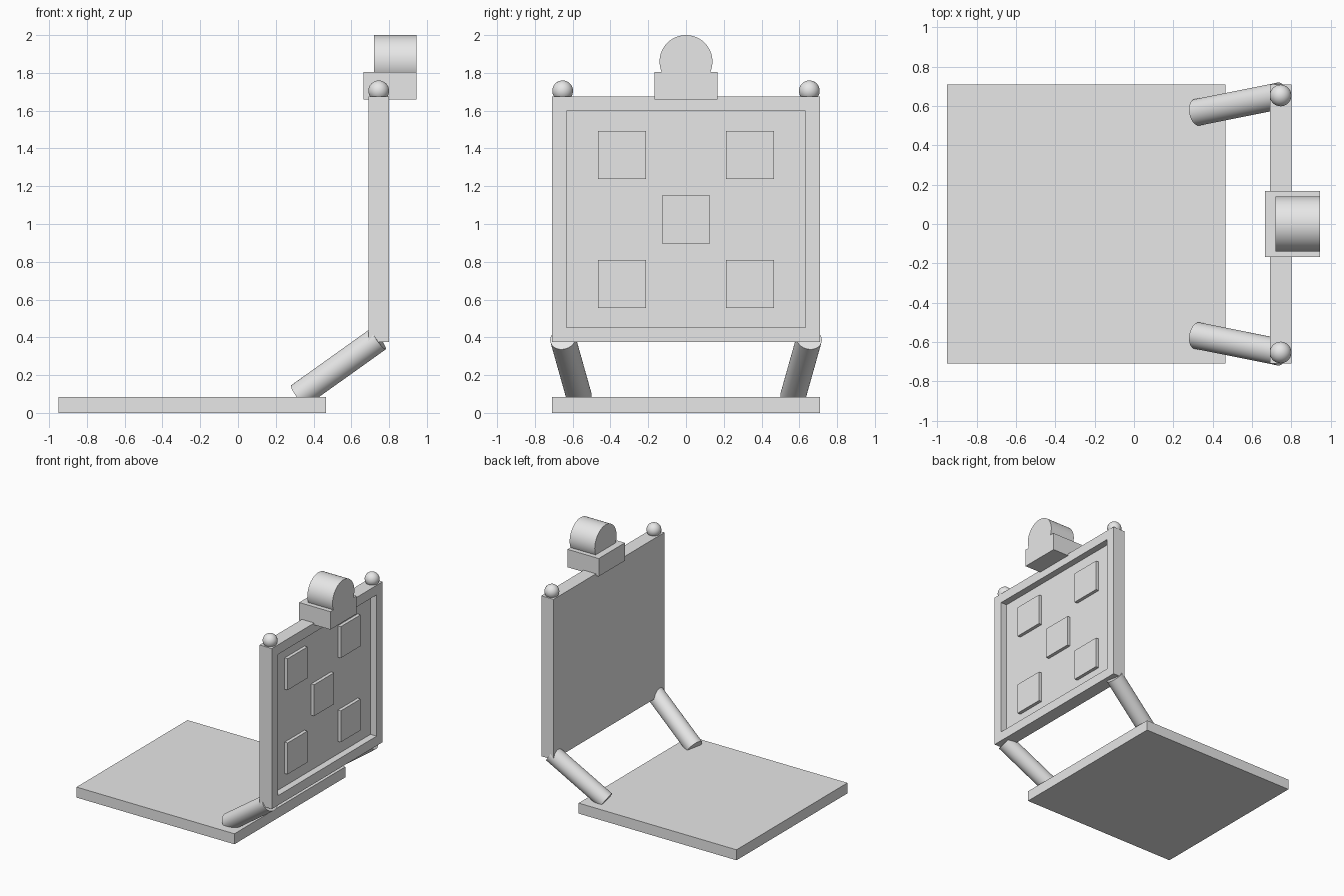
import bpy
import bmesh
from mathutils import Vector

cube = bpy.data.objects.get("Cube")
if cube:
    bpy.data.objects.remove(cube, do_unlink=True)

GREY = (0.8, 0.8, 0.8, 1.0)
mat = bpy.data.materials.new("light grey")
mat.use_nodes = True
mat.diffuse_color = GREY
mat.node_tree.nodes["Principled BSDF"].inputs["Base Color"].default_value = GREY


def finish(name, smooth=False):
    obj = bpy.context.object
    obj.name = obj.data.name = name
    obj.data.materials.append(mat)
    if smooth:
        bpy.ops.object.shade_smooth_by_angle()
    return obj


def box(name, low, high):
    low, high = Vector(low), Vector(high)
    bpy.ops.mesh.primitive_cube_add(size=1, location=(low + high) / 2)
    bpy.context.object.scale = high - low
    bpy.ops.object.transform_apply(location=False, rotation=False)
    return finish(name)


def rod(name, start, end, radius):
    start, end = Vector(start), Vector(end)
    axis = end - start
    bpy.ops.mesh.primitive_cylinder_add(vertices=64, radius=radius, depth=axis.length,
                                        location=(start + end) / 2)
    bpy.context.object.rotation_euler = axis.to_track_quat('Z', 'Y').to_euler()
    return finish(name, smooth=True)


# Flat base slab
box("base", (-0.95, -0.71, 0), (0.465, 0.71, 0.085))

# Upright panel with a recess sunk into its outer face
panel = box("panel", (0.69, -0.71, 0.375), (0.80, 0.71, 1.675))
bm = bmesh.new()
bm.from_mesh(panel.data)
face = max(bm.faces, key=lambda f: f.calc_center_median().x)
bmesh.ops.inset_region(bm, faces=[face], thickness=0.11)
rim = bmesh.ops.extrude_face_region(bm, geom=[face])
floor_verts = [g for g in rim["geom"] if isinstance(g, bmesh.types.BMVert)]
bmesh.ops.delete(bm, geom=[face], context='FACES_ONLY')
bmesh.ops.translate(bm, verts=floor_verts, vec=(-0.055, 0, 0))
bmesh.ops.recalc_face_normals(bm, faces=bm.faces)
bm.to_mesh(panel.data)
bm.free()

# Five raised tiles in the recess
tiles = [(0, 1.025)] + [(y, z) for y in (-0.34, 0.34) for z in (0.683, 1.365)]
for i, (y, z) in enumerate(tiles):
    box(f"tile_{i + 1}", (0.74, y - 0.127, z - 0.127), (0.772, y + 0.127, z + 0.127))

# Splayed legs and corner balls
for side, s in (("front", -1), ("back", 1)):
    rod(f"{side}_leg", (0.32, s * 0.567, 0.09), (0.743, s * 0.652, 0.392), 0.068)
    bpy.ops.mesh.primitive_uv_sphere_add(segments=32, ring_count=16, radius=0.055,
                                         location=(0.745, s * 0.653, 1.705))
    finish(f"{side}_ball", smooth=True)

# Block and drum on top
box("top_block", (0.665, -0.167, 1.66), (0.945, 0.167, 1.805))
rod("top_drum", (0.72, 0, 1.86), (0.945, 0, 1.86), 0.14)
